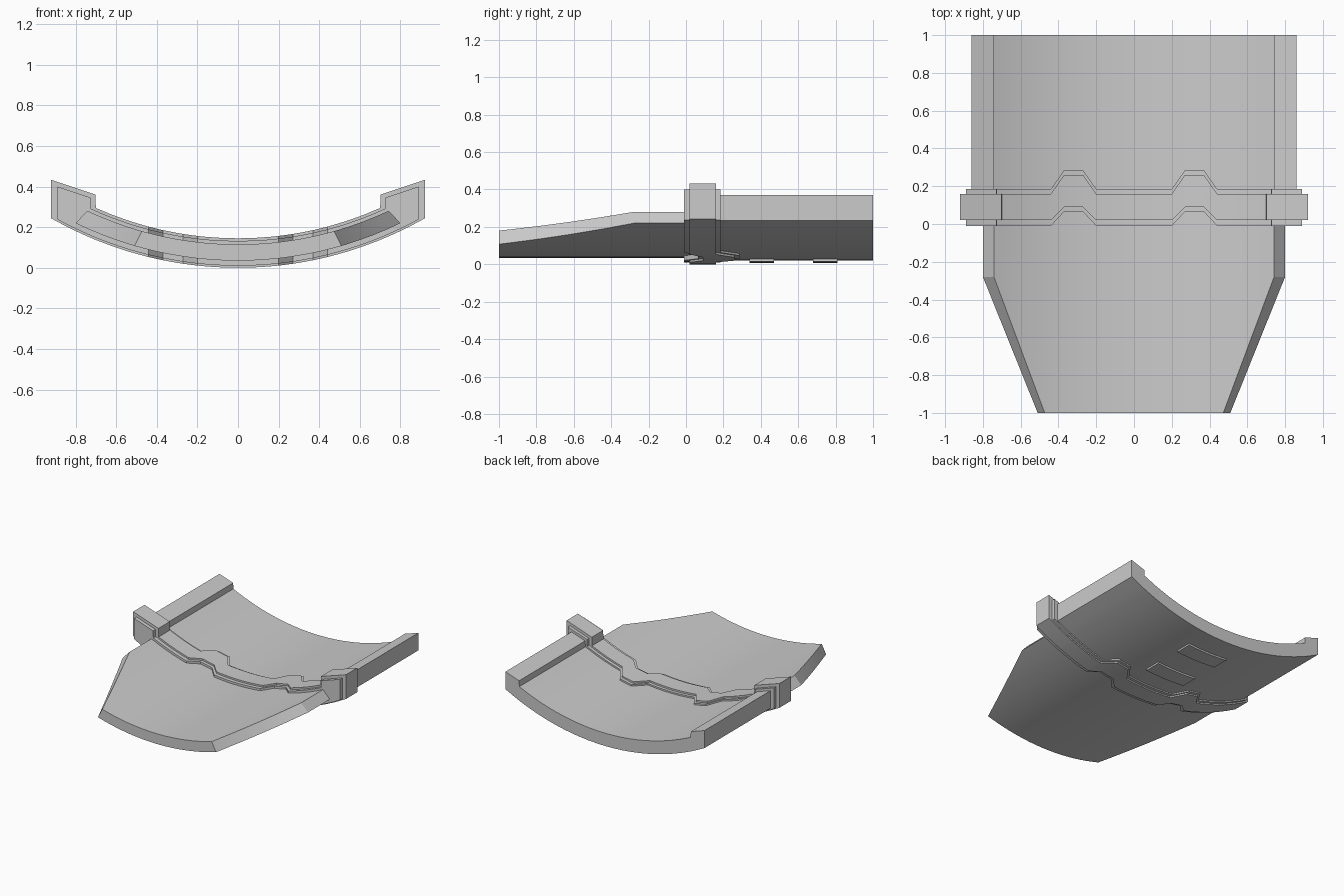
import bpy, bmesh
from math import sqrt, radians

if "Cube" in bpy.data.objects:
    bpy.data.objects.remove(bpy.data.objects["Cube"])

CENTRE = 1.86  # height of the common arc centre


def arc(r, x):
    return CENTRE - sqrt(r * r - x * x)


def ramp(x, pts):
    # piecewise linear lookup on |x|
    x = abs(x)
    if x <= pts[0][0]:
        return pts[0][1]
    for (x0, y0), (x1, y1) in zip(pts, pts[1:]):
        if x <= x1:
            return y0 + (y1 - y0) * (x - x0) / (x1 - x0)
    return pts[-1][1]


def shell(name, half, r_out, r_in, front, back, lip=None, taper=1.0, steps=12):
    """Curved slab: front/back are (x, y) outlines, lip = (x_in, z_in, z_out)."""
    xs = {round(half * i / steps, 4) for i in range(steps + 1)}
    xs |= {p[0] for p in front + back if 0 < p[0] < half}
    if lip:
        xs = {x for x in xs if abs(x - lip[0]) > 0.012} | {lip[0], lip[0] + 0.002}
    xs = sorted({-x for x in xs} | xs)
    bm = bmesh.new()
    cols = []
    for x in xs:
        xi = x * taper
        zi = arc(r_in, xi)
        if lip and abs(x) > lip[0] + 0.001:
            t = (abs(x) - lip[0]) / (half - lip[0])
            zi = lip[1] + (lip[2] - lip[1]) * t
        yf, yb, zo = ramp(x, front), ramp(x, back), arc(r_out, x)
        cols.append([bm.verts.new(p) for p in
                     ((x, yf, zo), (x, yb, zo), (xi, yb, zi), (xi, yf, zi))])
    for a, b in zip(cols, cols[1:]):
        for i in range(4):
            j = (i + 1) % 4
            bm.faces.new((a[i], a[j], b[j], b[i]))
    bm.faces.new(cols[0])
    bm.faces.new(cols[-1])
    bmesh.ops.recalc_face_normals(bm, faces=bm.faces)
    me = bpy.data.meshes.new(name)
    bm.to_mesh(me)
    bm.free()
    ob = bpy.data.objects.new(name, me)
    bpy.context.collection.objects.link(ob)
    bpy.ops.object.select_all(action='DESELECT')
    bpy.context.view_layer.objects.active = ob
    ob.select_set(True)
    bpy.ops.object.shade_smooth_by_angle(angle=radians(15))
    return ob


def zigzag(base, rise):
    # band edge with a raised step on each side
    return [(0.2, base), (0.27, base + rise), (0.37, base + rise), (0.44, base)]


# Tapered front tongue
shell("front_tongue", 0.80, 1.825, 1.745,
      [(0.51, -1.0), (0.80, -0.28)], [(0, 0.12)], taper=0.927)

# Rear trough with raised side rails
shell("rear_trough", 0.86, 1.84, 1.74,
      [(0, 0.1)], [(0, 1.0)], lip=(0.74, 0.33, 0.37))

# Two-tier collar band
shell("collar_base", 0.89, 1.85, 1.728,
      zigzag(-0.01, 0.075), zigzag(0.185, 0.10), lip=(0.725, 0.345, 0.40))
shell("collar_band", 0.92, 1.86, 1.715,
      zigzag(0.02, 0.07), zigzag(0.16, 0.10), lip=(0.70, 0.36, 0.433))

# Raised plates under the trough
for i, y in enumerate((0.34, 0.68)):
    shell(f"under_plate_{i + 1}", 0.17, 1.853, 1.82,
          [(0, y)], [(0, y + 0.13)], steps=3)
